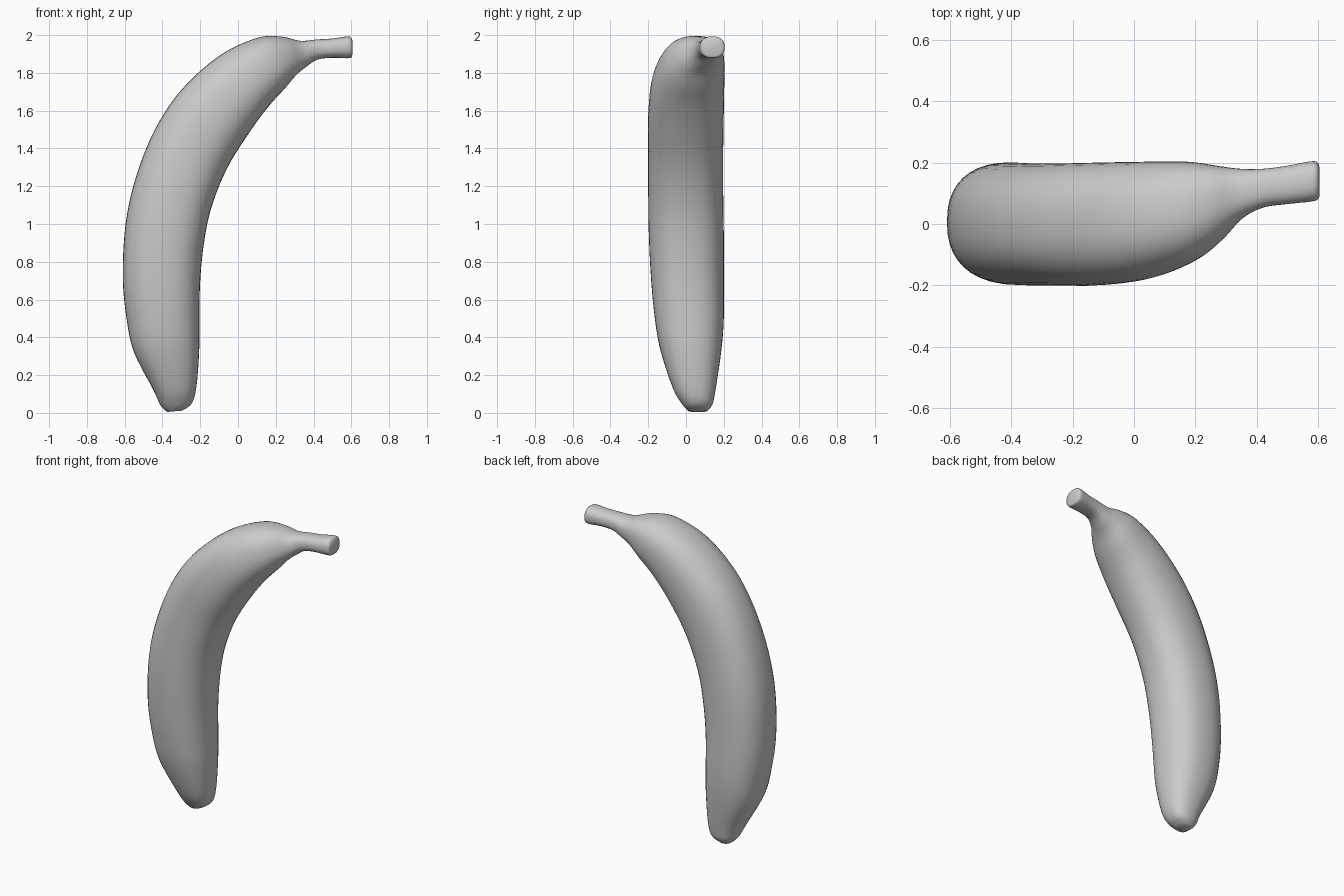
import bpy, bmesh, math
from mathutils import Vector

if "Cube" in bpy.data.objects:
    bpy.data.objects.remove(bpy.data.objects["Cube"])

# Sections from blossom tip to stem: outer x, outer z, inner x, inner z, front y, back y
SECTIONS = [
    (-0.375, 0.005, -0.295, 0.012, 0.015, 0.11),
    (-0.41, 0.04, -0.245, 0.05, -0.02, 0.14),
    (-0.45, 0.125, -0.22, 0.14, -0.07, 0.158),
    (-0.55, 0.32, -0.205, 0.34, -0.135, 0.187),
    (-0.59, 0.50, -0.205, 0.50, -0.165, 0.20),
    (-0.61, 0.72, -0.20, 0.70, -0.185, 0.20),
    (-0.595, 1.00, -0.18, 0.90, -0.197, 0.20),
    (-0.54, 1.25, -0.14, 1.09, -0.20, 0.197),
    (-0.44, 1.50, -0.06, 1.29, -0.20, 0.197),
    (-0.30, 1.71, 0.05, 1.47, -0.20, 0.20),
    (-0.10, 1.89, 0.16, 1.62, -0.178, 0.203),
    (0.10, 1.985, 0.25, 1.72, -0.125, 0.203),
    (0.23, 1.992, 0.31, 1.79, -0.06, 0.19),
    (0.33, 1.97, 0.365, 1.835, 0.015, 0.18),
    (0.42, 1.977, 0.42, 1.87, 0.053, 0.18),
    (0.50, 1.982, 0.50, 1.88, 0.065, 0.19),
    (0.585, 1.993, 0.59, 1.878, 0.075, 0.205),
    (0.605, 1.975, 0.605, 1.895, 0.09, 0.185),
]
SIDES, STEPS, POWER = 40, 5, 2 / 2.35


def catmull(p0, p1, p2, p3, t):
    return tuple(0.5 * (2 * b + (c - a) * t + (2 * a - 5 * b + 4 * c - d) * t * t
                        + (3 * b - a - 3 * c + d) * t ** 3)
                 for a, b, c, d in zip(p0, p1, p2, p3))


def rounded(v):
    return math.copysign(abs(v) ** POWER, v)


# Smoothly interpolated sections
n = len(SECTIONS)
rows = []
for i in range(n - 1):
    pts = [SECTIONS[min(max(k, 0), n - 1)] for k in range(i - 1, i + 3)]
    rows += [catmull(*pts, s / STEPS) for s in range(STEPS)]
rows.append(SECTIONS[-1])

# Loft the fruit and stem as one skin
bm = bmesh.new()
rings = []
for ox, oz, ix, iz, y0, y1 in rows:
    outer, inner = Vector((ox, 0, oz)), Vector((ix, 0, iz))
    mid, half = (outer + inner) / 2, (outer - inner) / 2
    ring = []
    for k in range(SIDES):
        a = 2 * math.pi * k / SIDES
        p = mid + half * rounded(math.cos(a))
        p.y = (y0 + y1) / 2 + (y1 - y0) / 2 * rounded(math.sin(a))
        ring.append(bm.verts.new(p))
    rings.append(ring)
for r0, r1 in zip(rings, rings[1:]):
    for k in range(SIDES):
        j = (k + 1) % SIDES
        bm.faces.new((r0[k], r0[j], r1[j], r1[k]))
bm.faces.new(rings[0])
bm.faces.new(rings[-1])
bmesh.ops.recalc_face_normals(bm, faces=bm.faces)

mesh = bpy.data.meshes.new("banana")
bm.to_mesh(mesh)
bm.free()
banana = bpy.data.objects.new("banana", mesh)
bpy.context.collection.objects.link(banana)
bpy.context.view_layer.objects.active = banana
banana.select_set(True)
bpy.ops.object.shade_smooth_by_angle(angle=math.radians(50))
